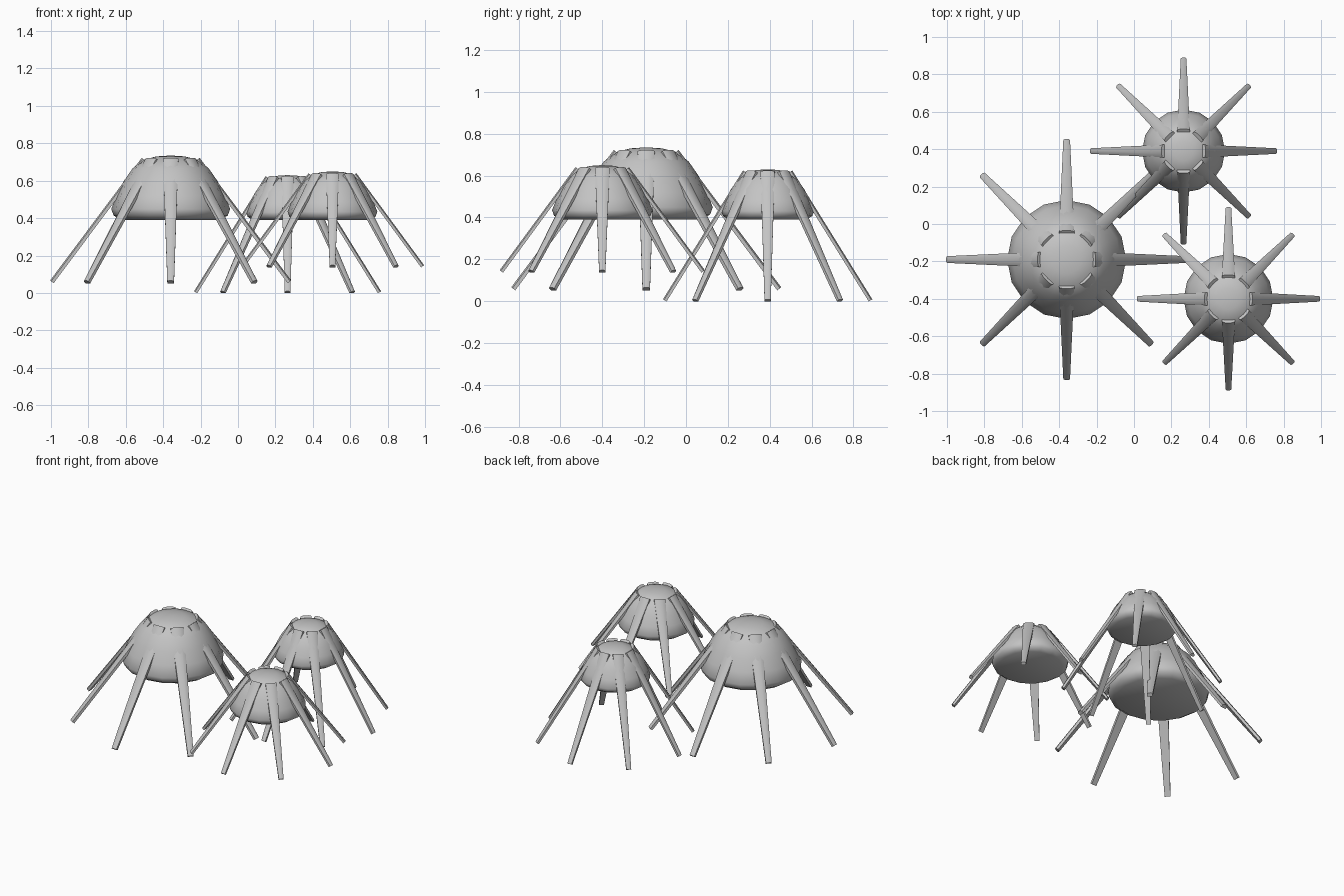
import bpy
import bmesh
import math
from mathutils import Vector, Matrix

cube = bpy.data.objects.get("Cube")
if cube:
    bpy.data.objects.remove(cube, do_unlink=True)

grey = bpy.data.materials.new("plain grey")
grey.use_nodes = True
grey.diffuse_color = (0.55, 0.55, 0.55, 1)
grey.node_tree.nodes["Principled BSDF"].inputs["Base Color"].default_value = grey.diffuse_color

LEGS = 8
SIDES = 16


def finish(name, bm, location, angle):
    bmesh.ops.recalc_face_normals(bm, faces=bm.faces)
    mesh = bpy.data.meshes.new(name)
    bm.to_mesh(mesh)
    bm.free()
    mesh.materials.append(grey)
    obj = bpy.data.objects.new(name, mesh)
    obj.location = location
    bpy.context.collection.objects.link(obj)
    bpy.ops.object.select_all(action="DESELECT")
    obj.select_set(True)
    bpy.context.view_layer.objects.active = obj
    bpy.ops.object.shade_smooth_by_angle(angle=math.radians(angle))
    return obj


def make_dome(name, location, radius, top, bottom):
    """Lathed dome with a rim that tucks in to a flat underside."""
    # radius and height as shares of the whole
    profile = [(0.24, 0.985), (0.47, 0.93), (0.64, 0.8), (0.79, 0.6),
               (0.91, 0.38), (1.0, 0.17), (0.96, 0.07), (0.84, 0.0)]
    bm = bmesh.new()
    rings = []
    for share, height in profile:
        z = bottom + height * (top - bottom)
        rings.append([bm.verts.new((share * radius * math.cos(math.tau * i / SIDES),
                                    share * radius * math.sin(math.tau * i / SIDES), z))
                      for i in range(SIDES)])
    apex = bm.verts.new((0, 0, top))
    for i in range(SIDES):
        j = (i + 1) % SIDES
        bm.faces.new((apex, rings[0][i], rings[0][j]))
        for a, b in zip(rings, rings[1:]):
            bm.faces.new((a[i], b[i], b[j], a[j]))
    bm.faces.new(rings[-1])
    finish(name, bm, location, 60)


def make_legs(name, location, inner, outer, width, tip_width, thick):
    """Ring of tapered straps, each running from inner to outer (radius, z)."""
    section = [(-1, -1), (1, -1), (1, -0.3), (0.5, 0), (-0.5, 0), (-1, -0.3)]
    run = Vector((outer[0] - inner[0], 0, outer[1] - inner[1])).normalized()
    normal = Vector((-run.z, 0, run.x))
    bm = bmesh.new()
    for k in range(LEGS):
        turn = Matrix.Rotation(math.tau * k / LEGS, 3, "Z")
        ends = []
        for (r, z), w in ((inner, width), (outer, tip_width)):
            ends.append([bm.verts.new(turn @ (Vector((r, s * w / 2, z)) + normal * t * thick))
                         for s, t in section])
        n = len(section)
        for i in range(n):
            j = (i + 1) % n
            bm.faces.new((ends[0][i], ends[0][j], ends[1][j], ends[1][i]))
        for end in ends:
            bm.faces.new(end)
    finish(name, bm, location, 50)


# Large, back and front canopies
make_dome("large_dome", (-0.36, -0.19, 0), 0.318, 0.735, 0.39)
make_legs("large_legs", (-0.36, -0.19, 0), (0.155, 0.722), (0.645, 0.066), 0.082, 0.036, 0.024)

make_dome("back_dome", (0.265, 0.39, 0), 0.222, 0.63, 0.39)
make_legs("back_legs", (0.265, 0.39, 0), (0.118, 0.624), (0.5, 0.009), 0.068, 0.03, 0.02)

make_dome("front_dome", (0.505, -0.4, 0), 0.24, 0.65, 0.39)
make_legs("front_legs", (0.505, -0.4, 0), (0.128, 0.64), (0.49, 0.148), 0.07, 0.03, 0.02)
